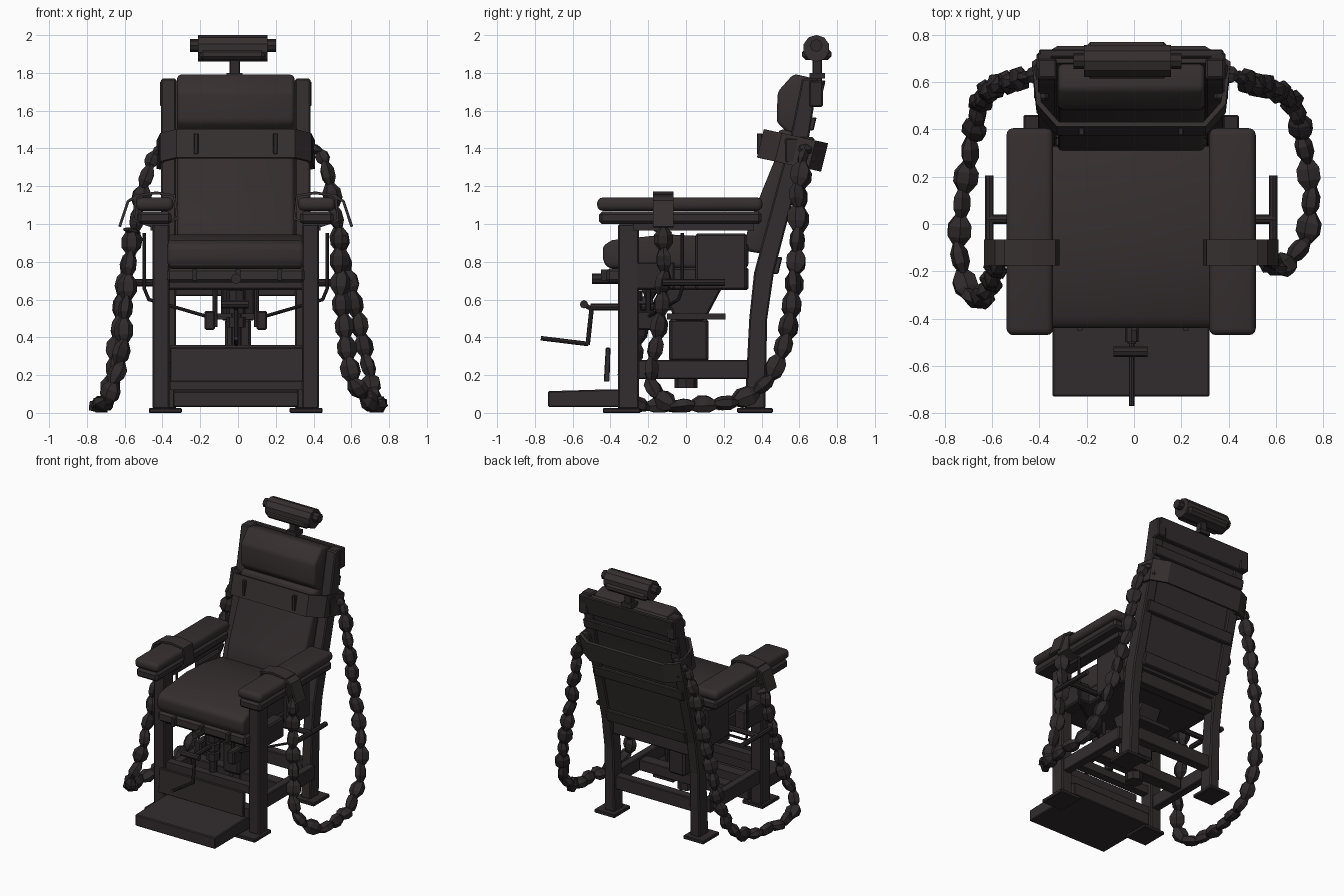
import bpy, bmesh, math, random
from mathutils import Vector, Matrix

random.seed(4)
MID = -.012  # centre line of the chair, the chains hang unevenly
cube = bpy.data.objects.get("Cube")
if cube:
    bpy.data.objects.remove(cube)


def material(name, rgb):
    m = bpy.data.materials.new(name)
    m.use_nodes = True
    m.diffuse_color = (*rgb, 1)
    m.node_tree.nodes["Principled BSDF"].inputs["Base Color"].default_value = (*rgb, 1)
    return m


LEATHER = material("dark brown leather", (.036, .028, .029))
WOOD = material("dark stained wood", (.032, .025, .026))
IRON = material("blackened iron", (.028, .022, .023))


def finish(name, bm, mat, bevel=0, segs=1):
    bmesh.ops.recalc_face_normals(bm, faces=bm.faces)
    me = bpy.data.meshes.new(name)
    bm.to_mesh(me)
    bm.free()
    me.materials.append(mat)
    ob = bpy.data.objects.new(name, me)
    bpy.context.collection.objects.link(ob)
    if bevel:
        mod = ob.modifiers.new("Bevel", "BEVEL")
        mod.width, mod.segments = bevel, segs
        for p in me.polygons:
            p.use_smooth = segs > 1
    return ob


def box(name, x, y, z, mat, bevel=0, segs=1):
    """Box from three (low, high) ranges."""
    bm = bmesh.new()
    mid = Vector([(r[0] + r[1]) / 2 for r in (x, y, z)])
    size = Vector([abs(r[1] - r[0]) for r in (x, y, z)])
    bmesh.ops.create_cube(bm, size=1, matrix=Matrix.Translation(mid) @ Matrix.Diagonal((*size, 1)))
    return finish(name, bm, mat, bevel, segs)


def prism(name, outline, x0, x1, mat, bevel=0, segs=1):
    """Side outline of (y, z) points pulled across x."""
    bm = bmesh.new()
    face = bm.faces.new([bm.verts.new((x0, y, z)) for y, z in outline])
    out = bmesh.ops.extrude_face_region(bm, geom=[face])["geom"]
    bmesh.ops.translate(bm, vec=(x1 - x0, 0, 0), verts=[v for v in out if isinstance(v, bmesh.types.BMVert)])
    return finish(name, bm, mat, bevel, segs)


def rod(name, points, r, mat, sides=8):
    bm = bmesh.new()
    pts = [Vector(p) for p in points]
    for a, b in zip(pts, pts[1:]):
        d = b - a
        mx = Matrix.Translation((a + b) / 2) @ d.to_track_quat("Z", "Y").to_matrix().to_4x4()
        bmesh.ops.create_cone(bm, cap_ends=True, segments=sides, radius1=r, radius2=r,
                              depth=d.length + r * .6, matrix=mx)
    return finish(name, bm, mat)


def band(name, loop, low, high, mat, thick=.015):
    """Strap along (x, y, z) points, with its lower and upper edge offsets."""
    bm = bmesh.new()
    lo = [bm.verts.new(Vector(p) + Vector(low)) for p in loop]
    hi = [bm.verts.new(Vector(p) + Vector(high)) for p in loop]
    for i in range(len(loop) - 1):
        bm.faces.new((lo[i], lo[i + 1], hi[i + 1], hi[i]))
    if loop[0] == loop[-1]:
        bmesh.ops.remove_doubles(bm, verts=bm.verts, dist=.001)
    ob = finish(name, bm, mat)
    mod = ob.modifiers.new("Thickness", "SOLIDIFY")
    mod.thickness, mod.offset = thick, 0
    return ob


def smooth_path(points, step):
    """Points along a rounded path, closer together on the first links."""
    p = [Vector(q) for q in points]
    p = [2 * p[0] - p[1]] + p + [2 * p[-1] - p[-2]]
    fine = []
    for a, b, c, d in zip(p, p[1:], p[2:], p[3:]):
        for k in range(30):
            t = k / 30
            fine.append(.5 * (2 * b + (c - a) * t + (2 * a - 5 * b + 4 * c - d) * t * t
                              + (3 * b - a - 3 * c + d) * t ** 3))
    out, run = [fine[0]], 0
    for a, b in zip(fine, fine[1:]):
        run += (b - a).length
        if run >= (step if len(out) > 2 else step * .6):
            out.append(b)
            run = 0
    return out + [fine[-1]]


def chain(name, points):
    """Chunky six-sided links, every second one turned a quarter."""
    bm = bmesh.new()
    path = smooth_path(points, .112)
    for i, (a, b) in enumerate(zip(path, path[1:])):
        d = b - a
        small = .7 if i < 2 else 1
        roll = Matrix.Rotation(math.pi / 2 * (i % 2) + random.uniform(-.4, .4), 4, "Z")
        tilt = Matrix.Rotation(random.uniform(-.2, .2), 4, "X")
        size = Matrix.Diagonal((.056 * small, .038 * small, d.length / 2 + .01, 1))
        mx = Matrix.Translation((a + b) / 2) @ d.to_track_quat("Z", "Y").to_matrix().to_4x4() @ roll @ tilt @ size
        # Waist in the middle, sloping shoulders at both ends
        for low, high, r0, r1 in ((-1, -.35, .42, 1), (-.35, .35, 1, 1), (.35, 1, 1, .42)):
            bmesh.ops.create_cone(bm, cap_ends=True, segments=6, radius1=r0, radius2=r1, depth=high - low,
                                  matrix=mx @ Matrix.Translation((0, 0, (low + high) / 2)))
    bmesh.ops.remove_doubles(bm, verts=bm.verts, dist=.0005)
    for v in bm.verts:
        v.co.z = max(v.co.z, .002)
    return finish(name, bm, IRON)


# Seat
prism("seat_cushion", [(-.41, .765), (-.44, .80), (-.44, .885), (-.39, .915), (-.1, .945), (.1, .935),
                       (.33, .90), (.33, .765)], MID - .36, MID + .36, LEATHER, .03, 3)
box("seat_frame", (MID - .36, MID + .36), (-.35, .33), (.65, .77), WOOD, .01)
box("seat_front_lip", (MID - .365, MID + .365), (-.42, -.33), (.69, .765), LEATHER, .015)
for x in (-.23, 0, .22):
    box("seat_front_clip", (x - .012, x + .012), (-.45, -.41), (.70, .76), IRON)

# Backrest
prism("lower_back_pad", [(.30, .86), (.34, 1.02), (.47, 1.34), (.49, 1.50), (.60, 1.50), (.42, .84)],
      MID - .31, MID + .31, LEATHER, .02, 2)
prism("upper_back_pad", [(.54, 1.48), (.48, 1.54), (.485, 1.70), (.57, 1.795), (.68, 1.77), (.635, 1.48)],
      MID - .31, MID + .31, LEATHER, .02, 2)
prism("back_panel", [(.42, .72), (.60, 1.45), (.68, 1.76), (.70, 1.75), (.62, 1.43), (.45, .72)],
      MID - .33, MID + .33, WOOD)
for z, h, w in ((.78, .09, .33), (1.14, .08, .37), (1.53, .07, .39), (1.69, .14, .39)):
    y = .45 + (z - .72) * .245
    prism("back_slat", [(y - h * .12, z - h / 2), (y + h * .12, z + h / 2), (y + .035 + h * .12, z + h / 2),
                        (y + .035 - h * .12, z - h / 2)], MID - w, MID + w, WOOD, .006)

# Chest strap
ring = [(-.31, .41), (.31, .41), (.39, .50), (.41, .67), (.31, .73), (-.31, .73), (-.41, .67), (-.39, .50)]
ring = [(x + MID, y, 1.425 - (y - .41) * .22) for x, y in ring + ring[:1]]
band("chest_strap", ring, (0, -.025, -.075), (0, .012, .075), LEATHER, .022)
for s in (-1, 1):
    box("chest_buckle", (MID + s * .21 - .012, MID + s * .21 + .012), (.375, .405), (1.37, 1.48), IRON, .004)
    box("strap_anchor", (MID + s * .35, MID + s * .41), (.52, .68), (1.32, 1.46), IRON, .012)

# Headrest
rod("headrest_roll", [(-.19, .69, 1.93), (.135, .69, 1.93)], .071, LEATHER, 10)
rod("headrest_axle", [(-.245, .69, 1.945), (.19, .69, 1.945)], .034, IRON)
box("headrest_underpad", (-.205, .145), (.615, .77), (1.868, 1.93), LEATHER, .02)
box("headrest_neck", (-.045, .01), (.67, .72), (1.70, 1.90), IRON, .005)
box("headrest_collar", (-.06, .025), (.655, .735), (1.77, 1.80), IRON)

for s in (-1, 1):
    span = lambda a, b: (MID + s * a, MID + s * b)
    at = lambda x, y, z: (MID + s * x, y, z)

    # Legs, feet and back posts
    box("front_leg", span(.35, .44), (-.36, -.25), (.02, 1.0), WOOD, .008)
    box("front_foot", span(.285, .46), (-.44, -.24), (0, .026), IRON, .005)
    prism("rear_post", [(.31, .02), (.335, .50), (.36, .74), (.55, 1.45), (.615, 1.77), (.70, 1.77), (.65, 1.45),
                        (.465, .74), (.43, .50), (.42, .02)], *span(.315, .395), WOOD, .008)
    box("rear_foot", span(.285, .455), (.27, .46), (0, .026), IRON, .005)
    box("side_rail", span(.365, .425), (-.26, .33), (.18, .28), WOOD, .005)
    box("head_bracket", span(.33, .40), (.65, .725), (1.62, 1.76), IRON, .008)
    box("seat_side_panel", span(.35, .39), (.05, .32), (.65, .95), WOOD, .01)
    box("seat_side_box", span(.35, .44), (-.33, -.06), (.65, .80), IRON, .01)

    # Armrests
    box("armrest_pad", span(.33, .527), (-.47, .405), (1.07, 1.14), LEATHER, .028, 3)
    box("armrest_board", span(.34, .517), (-.46, .40), (1.00, 1.065), WOOD, .015)
    box("armrest_support", span(.36, .45), (-.28, .36), (.965, 1.005), WOOD)

    # Wrist straps with hanging tails
    wrap = [(.31, 1.03), (.325, 1.15), (.42, 1.165), (.53, 1.15), (.54, 1.02), (.42, .98), (.31, 1.03)]
    band("wrist_strap", [at(x, -.12, z) for x, z in wrap], (0, -.055, 0), (0, .055, 0), LEATHER)
    band("wrist_strap_tail", [at(.52, -.12, 1.15), at(.57, -.12, 1.12), at(.615, -.12, .985)],
         (0, -.055, 0), (0, .055, 0), LEATHER)

    # Side levers and pedal rods
    rod("side_lever", [at(.60, -.12, .69), at(.60, .20, .69)], .018, IRON)
    rod("side_lever_shaft", [at(.60, .02, .69), at(.36, .02, .69)], .02, IRON)
    rod("pedal_rod", [at(.485, -.02, .95), at(.485, -.02, .66), at(.46, -.04, .60), at(.15, -.2, .51)], .009, IRON)
    box("pedal_plate", span(.11, .165), (-.27, -.16), (.44, .54), IRON, .008)
    rod("pedal_hanger", [at(.11, -.2, .67), at(.11, -.2, .46)], .014, IRON)

# Cross rails
box("rear_cross_rail", (-.37, .35), (.33, .40), (.19, .29), WOOD, .005)
box("middle_cross_rail", (-.37, .35), (-.03, .06), (.19, .27), WOOD, .005)
box("rear_seat_rail", (-.37, .35), (.36, .43), (.62, .72), WOOD, .005)
box("machine_rail", (-.14, .12), (-.1, .21), (.495, .525), IRON)

# Lift column
box("column_lower", (-.07, .07), (-.09, .12), (.27, .50), IRON, .015)
prism("column_upper", [(-.06, .49), (.1, .49), (.19, .66), (-.12, .66)], -.09, .09, IRON, .01)
rod("column_base", [(0, 0, .15), (0, 0, .28)], .06, IRON)
rod("front_screw", [(-.01, -.28, .36), (-.01, -.28, .74)], .028, IRON)
for z in (.48, .55, .62):
    rod("screw_collar", [(-.01, -.28, z - .012), (-.01, -.28, z + .012)], .05, IRON)
rod("crank_shaft", [(-.01, -.50, .56), (-.01, .05, .56)], .018, IRON)

# Foot lever
rod("foot_lever", [(-.01, -.765, .395), (-.01, -.52, .365), (-.01, -.50, .55), (-.01, -.55, .58)], .012, IRON)
rod("lever_crossbar", [(-.08, -.54, .575), (.05, -.54, .575)], .022, IRON)
rod("upper_knob", [(-.01, -.49, .71), (-.01, -.36, .71)], .028, IRON)

# Footrest
prism("footrest", [(-.73, .03), (-.73, .115), (-.40, .125), (-.25, .125), (-.25, .03)], -.345, .32, WOOD, .006)
prism("kick_board", [(-.435, .165), (-.425, .345), (-.40, .345), (-.405, .165)], -.36, .345, WOOD, .004)
box("front_lower_rail", (-.36, .34), (-.35, -.27), (.12, .19), WOOD)
box("front_upper_rail", (-.36, .34), (-.34, -.28), (.30, .36), WOOD)

# Chains
chain("left_chain", [(.37, .64, 1.41), (.45, .62, 1.36), (.50, .59, 1.15), (.55, .585, .85), (.63, .55, .52),
                     (.68, .50, .30), (.71, .38, .11), (.74, .20, .05), (.75, .03, .035), (.71, -.10, .05),
                     (.61, -.19, .16), (.57, -.15, .40), (.54, -.12, .70), (.54, -.12, .98)])
chain("right_chain", [(-.39, .64, 1.41), (-.46, .62, 1.34), (-.53, .60, 1.05), (-.61, .57, .65), (-.65, .51, .32),
                      (-.68, .38, .12), (-.71, .20, .05), (-.74, -.02, .035), (-.73, -.20, .035),
                      (-.68, -.33, .09), (-.62, -.28, .30), (-.59, -.20, .62), (-.56, -.12, .98)])
